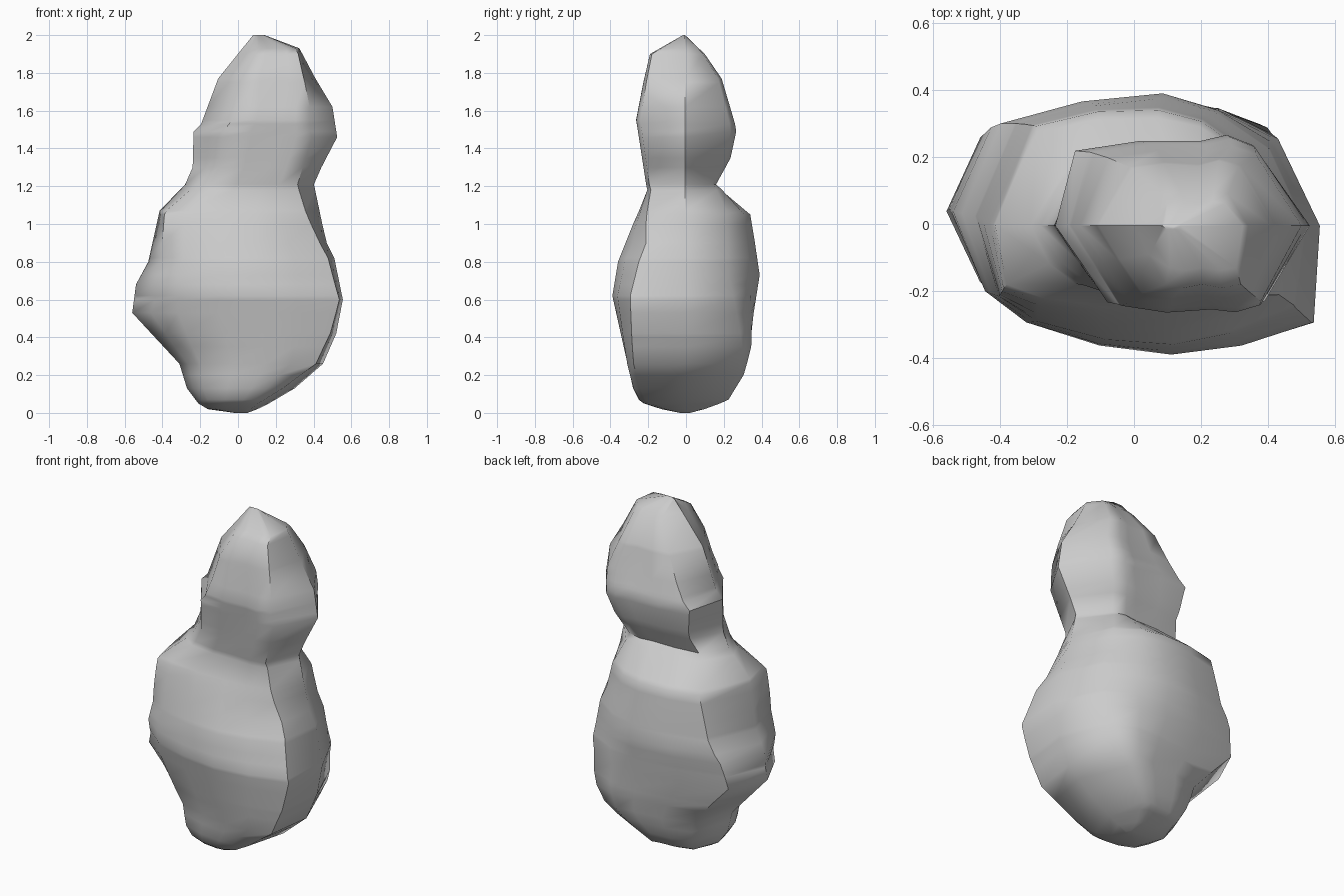
import bpy, bmesh, math

if "Cube" in bpy.data.objects:
    bpy.data.objects.remove(bpy.data.objects["Cube"])

# Silhouette profiles: (height, offset)
LEFT = [(0, -.02), (.02, -.16), (.05, -.21), (.13, -.27), (.26, -.31), (.40, -.44), (.53, -.56),
        (.68, -.54), (.80, -.475), (1.07, -.415), (1.22, -.27), (1.30, -.24), (1.49, -.235),
        (1.53, -.195), (1.77, -.105), (2, .08)]
RIGHT = [(0, .05), (.03, .13), (.13, .30), (.26, .45), (.42, .52), (.60, .555), (.82, .51),
         (.91, .465), (1.22, .40), (1.46, .525), (1.62, .50), (1.77, .41), (1.93, .325), (2, .14)]
FRONT = [(0, -.03), (.03, -.18), (.06, -.245), (.13, -.28), (.35, -.33), (.62, -.39), (.80, -.36),
         (1.0, -.28), (1.18, -.20), (1.55, -.255), (1.75, -.215), (1.90, -.18), (2, -.015)]
BACK = [(0, .02), (.03, .13), (.07, .215), (.20, .29), (.35, .33), (.73, .39), (.90, .365),
        (1.05, .34), (1.21, .15), (1.35, .22), (1.50, .25), (1.78, .17), (1.90, .09), (2, -.005)]

# Corner ridges: (height, fraction of half width, fraction of depth)
FRONT_LEFT = [(.05, .7, .8), (.25, .71, .75), (.53, .56, .73), (1.05, .68, .88), (1.25, .6, .9),
              (1.5, .59, .95), (1.9, .45, 1)]
LEFT_CHEEK = [(.05, .88, .45), (.3, .88, .42), (.6, .8, .48), (1.05, .93, .75), (1.25, .8, .5),
              (1.9, .75, .5)]
FRONT_RIGHT = [(.05, .7, .85), (.25, .9, .9), (.58, .97, .77), (.9, .92, .66), (1.2, .75, .95),
               (1.58, .6, .95), (1.9, .87, 1)]
BACK_LEFT = [(.05, .7, .85), (.55, .82, .72), (1.05, .7, .86), (1.25, .7, .9), (1.5, .85, .88),
             (1.9, .5, 1)]
BACK_RIGHT = [(.05, .6, .9), (.33, .74, .92), (.73, .79, .58), (1.05, .75, .64), (1.22, .6, .95),
              (1.5, .56, .95), (1.9, .65, 1)]


def sample(curve, z, col=1):
    if z <= curve[0][0]:
        return curve[0][col]
    for a, b in zip(curve, curve[1:]):
        if z <= b[0]:
            t = (z - a[0]) / (b[0] - a[0])
            return a[col] + (b[col] - a[col]) * t
    return curve[-1][col]


def between(a, b, bulge=1.06):
    return ((a[0] + b[0]) / 2, (a[1] + b[1]) / 2 * bulge)


def ring(z):
    xl, xr, yf, yb = (sample(c, z) for c in (LEFT, RIGHT, FRONT, BACK))
    mid, half = (xl + xr) / 2, (xr - xl) / 2

    def corner(curve, side, depth):
        return (mid + side * half * sample(curve, z), depth * sample(curve, z, 2))
    fl, fr = corner(FRONT_LEFT, -1, yf), corner(FRONT_RIGHT, 1, yf)
    bl, br = corner(BACK_LEFT, -1, yb), corner(BACK_RIGHT, 1, yb)
    cheek = corner(LEFT_CHEEK, -1, yf)
    f, b = (mid + .2 * half, yf), (mid + .15 * half, yb)
    low = max(0, 1 - abs(z - .6) / .5)
    return [(xl, .05 * low - .005), cheek, fl, between(fl, f), f, between(f, fr), fr, (xr, -.005),
            br, between(br, b, 1.1), b, between(b, bl), bl]


# Lofted stone figure: one ring at each height where a profile bends
heights = []
for z in sorted({p[0] for c in (LEFT, RIGHT, FRONT, BACK) for p in c}):
    if not heights or z - heights[-1] > .012:
        heights.append(z)

bm = bmesh.new()
rings = [[bm.verts.new((x, y, z)) for x, y in ring(z)] for z in heights]
for lower, upper in zip(rings, rings[1:]):
    n = len(lower)
    for i in range(n):
        j = (i + 1) % n
        bm.faces.new((lower[i], lower[j], upper[j], upper[i]))
bm.faces.new(list(reversed(rings[0])))
bm.faces.new(rings[-1])
bmesh.ops.recalc_face_normals(bm, faces=bm.faces)

mesh = bpy.data.meshes.new("stacked_stone")
bm.to_mesh(mesh)
bm.free()
stone = bpy.data.objects.new("stacked_stone", mesh)
bpy.context.collection.objects.link(stone)
bpy.context.view_layer.objects.active = stone
stone.select_set(True)
bpy.ops.object.shade_smooth_by_angle(angle=math.radians(50))
